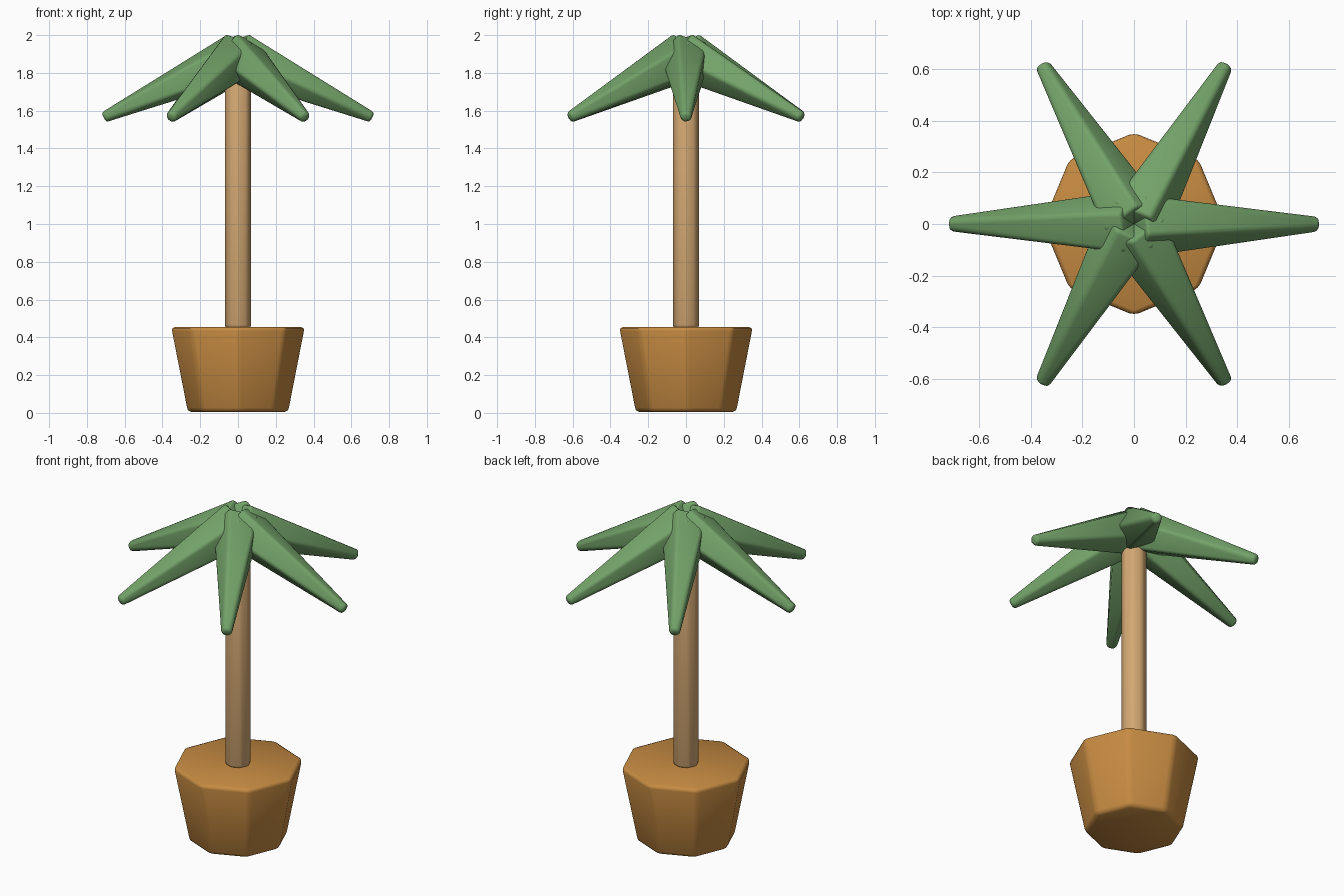
import bpy, bmesh
from math import sin, cos, pi, radians
from mathutils import Matrix, Vector

if "Cube" in bpy.data.objects:
    bpy.data.objects.remove(bpy.data.objects["Cube"])


def material(name, rgb):
    m = bpy.data.materials.new(name)
    m.diffuse_color = (*rgb, 1)
    m.use_nodes = True
    m.node_tree.nodes["Principled BSDF"].inputs["Base Color"].default_value = m.diffuse_color
    return m


CLAY = material("clay orange", (0.57, 0.26, 0.055))
WOOD = material("light wood", (0.65, 0.39, 0.17))
LEAF = material("leaf green", (0.17, 0.36, 0.14))


def frustum(name, sides, r0, r1, z0, z1, phase, mat, bevel, matrix=Matrix()):
    """Tapered prism along its local z, with softened edges."""
    bm = bmesh.new()
    rings = []
    for r, z in ((r0, z0), (r1, z1)):
        rings.append([bm.verts.new((r * cos(phase + 2 * pi * i / sides),
                                    r * sin(phase + 2 * pi * i / sides), z))
                      for i in range(sides)])
    low, high = rings
    bm.faces.new(low[::-1])
    bm.faces.new(high)
    for i in range(sides):
        j = (i + 1) % sides
        bm.faces.new((low[i], low[j], high[j], high[i]))
    me = bpy.data.meshes.new(name)
    bm.to_mesh(me)
    bm.free()
    me.materials.append(mat)
    ob = bpy.data.objects.new(name, me)
    bpy.context.collection.objects.link(ob)
    ob.matrix_world = matrix
    mod = ob.modifiers.new("soft edges", 'BEVEL')
    mod.width = bevel
    mod.segments = 2
    mod.limit_method = 'ANGLE'
    mod.angle_limit = radians(30)
    for p in me.polygons:
        p.use_smooth = True
    return ob


# Pot and trunk
frustum("pot", 8, 0.27, 0.358, 0.005, 0.455, 0, CLAY, 0.022)
frustum("trunk", 8, 0.072, 0.072, 0.45, 1.76, 0, WOOD, 0.015)

# Six drooping five-sided fronds around the trunk top
DROOP = radians(24.6)
for k in range(6):
    a = k * pi / 3
    out = Vector((cos(a), sin(a), 0))
    up = Vector((0, 0, 1))
    axis = out * cos(DROOP) - up * sin(DROOP)
    top = out * sin(DROOP) + up * cos(DROOP)
    side = Vector((-sin(a), cos(a), 0))
    m = Matrix((side, top, axis)).transposed().to_4x4()
    m.translation = (0, 0, 1.89)
    frustum(f"frond_{k + 1}", 5, 0.138, 0.034, 0, 0.782, pi, LEAF, 0.015, m)
